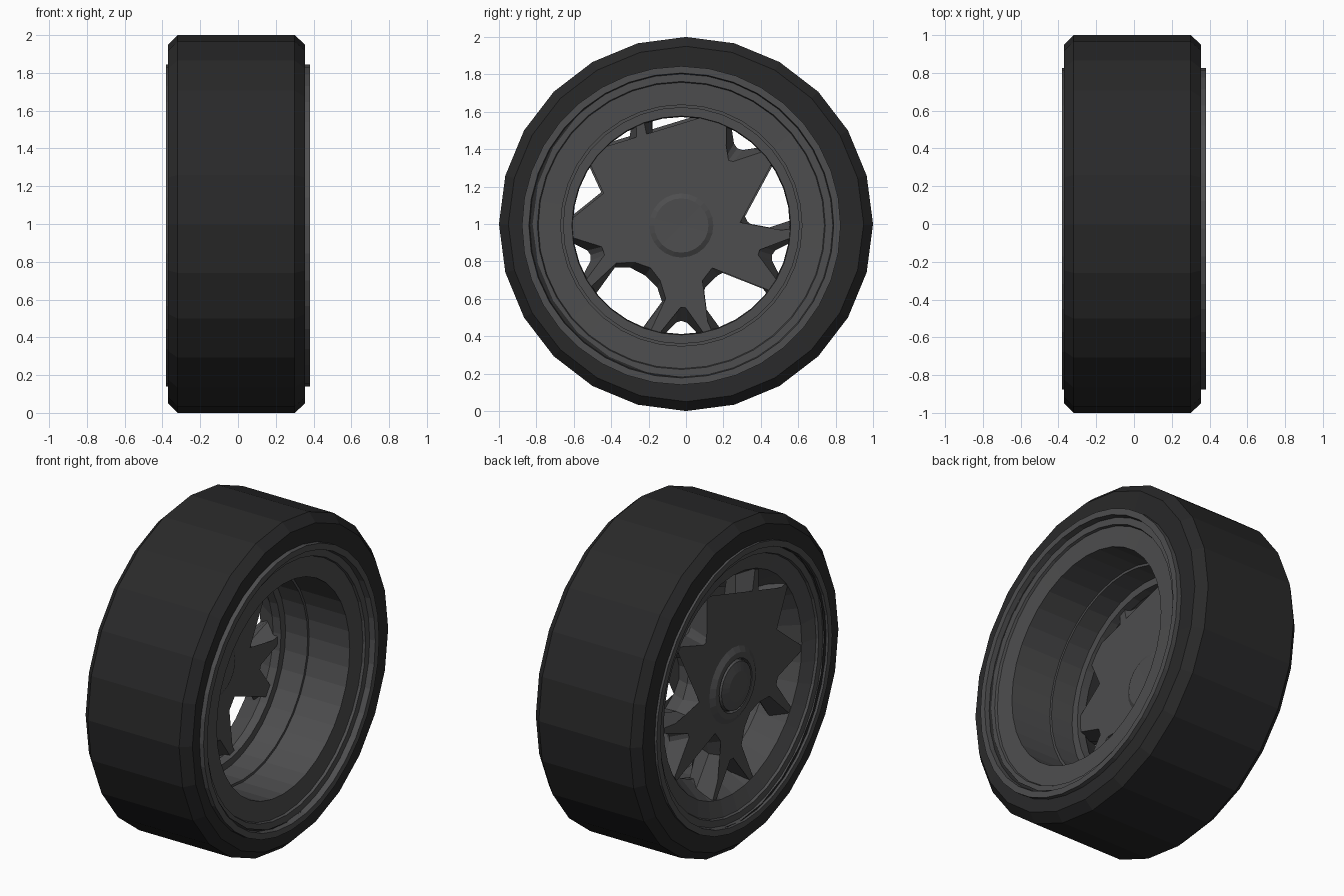
import bpy, bmesh
from math import sin, cos, radians, pi

if "Cube" in bpy.data.objects:
    bpy.data.objects.remove(bpy.data.objects["Cube"])


def material(name, v):
    m = bpy.data.materials.new(name)
    m.diffuse_color = (v, v, v * 1.03, 1)
    m.use_nodes = True
    m.node_tree.nodes["Principled BSDF"].inputs["Base Color"].default_value = m.diffuse_color
    return m


RUBBER = material("rubber", 0.022)
METAL = material("dark_metal", 0.075)
RIM_CENTRE = (0, -0.025, 0.992)


def finish(bm, name, mat, centre):
    bmesh.ops.remove_doubles(bm, verts=bm.verts, dist=1e-5)
    bmesh.ops.recalc_face_normals(bm, faces=bm.faces)
    mesh = bpy.data.meshes.new(name)
    bm.to_mesh(mesh)
    bm.free()
    ob = bpy.data.objects.new(name, mesh)
    ob.location = centre
    mesh.materials.append(mat)
    bpy.context.collection.objects.link(ob)
    return ob


def lathe(name, profile, sides, mat, centre):
    """Spin (x, radius) points round the x axis."""
    bm = bmesh.new()
    vs = [bm.verts.new((x, 0, r)) for x, r in profile]
    es = [bm.edges.new(p) for p in zip(vs, vs[1:])]
    bmesh.ops.spin(bm, geom=vs + es, cent=(0, 0, 0), axis=(1, 0, 0),
                   angle=2 * pi, steps=sides, use_merge=True)
    return finish(bm, name, mat, centre)


# Tyre: 24-sided with chamfered shoulders
lathe("tyre", [(-0.365, 0.82), (-0.37, 0.95), (-0.32, 1.0), (0.30, 1.0),
               (0.355, 0.95), (0.35, 0.82)], 24, RUBBER, (0, 0, 1))

# Rim barrel: stepped lips, deep back cavity, flared seat for the spokes
lathe("rim_barrel", [
    (0.345, 0.852), (0.38, 0.852), (0.38, 0.815), (0.345, 0.81), (0.345, 0.77),
    (0.33, 0.765), (0.325, 0.645), (0.05, 0.645), (0.05, 0.63), (-0.10, 0.63),
    (-0.10, 0.585), (-0.15, 0.58), (-0.30, 0.67), (-0.33, 0.765),
    (-0.345, 0.77), (-0.345, 0.81), (-0.38, 0.815), (-0.38, 0.852),
    (-0.355, 0.852)], 36, METAL, RIM_CENTRE)

# Spokes: five Y shapes, narrow at front and back, wide in the middle.
# Half outlines are (radius, degrees from spoke centre line).
NARROW = [(0.43, 0), (0.44, 3), (0.645, 14), (0.645, 17),
          (0.40, 12), (0.315, 21), (0.28, 36)]
WIDE = [(0.51, 0), (0.52, 3.2), (0.63, 11.5), (0.64, 22),
        (0.42, 14.3), (0.355, 21.2), (0.33, 36)]
FRONT = [(r * 1.03, a) for r, a in NARROW]


def star(bm, half, x):
    pts = half + [(r, 72 - a) for r, a in half[-2:0:-1]]
    ring = []
    for k in range(5):
        for r, a in pts:
            t = radians(180 + 72 * k + a)
            ring.append(bm.verts.new((x, r * sin(t), r * cos(t))))
    return ring


bm = bmesh.new()
layers = [star(bm, FRONT, -0.30), star(bm, WIDE, -0.21), star(bm, NARROW, -0.12)]
for a, b in zip(layers, layers[1:]):
    for i in range(len(a)):
        j = (i + 1) % len(a)
        bm.faces.new((a[i], a[j], b[j], b[i]))
caps = [bm.faces.new(layers[0]), bm.faces.new(layers[-1])]
bmesh.ops.triangulate(bm, faces=caps)
finish(bm, "spokes", METAL, RIM_CENTRE)

# Hub: front collar with a recessed domed cap
lathe("hub_collar", [(-0.295, 0.235), (-0.32, 0.195), (-0.32, 0.16),
                     (-0.30, 0.155), (-0.30, 0.0)], 24, METAL, RIM_CENTRE)
lathe("hub_cap", [(-0.295, 0.15), (-0.325, 0.145), (-0.34, 0.09),
                  (-0.345, 0.0)], 24, METAL, RIM_CENTRE)

# Hub back: low boss
lathe("hub_back", [(-0.125, 0.18), (-0.105, 0.145), (-0.11, 0.0)],
      24, METAL, RIM_CENTRE)
